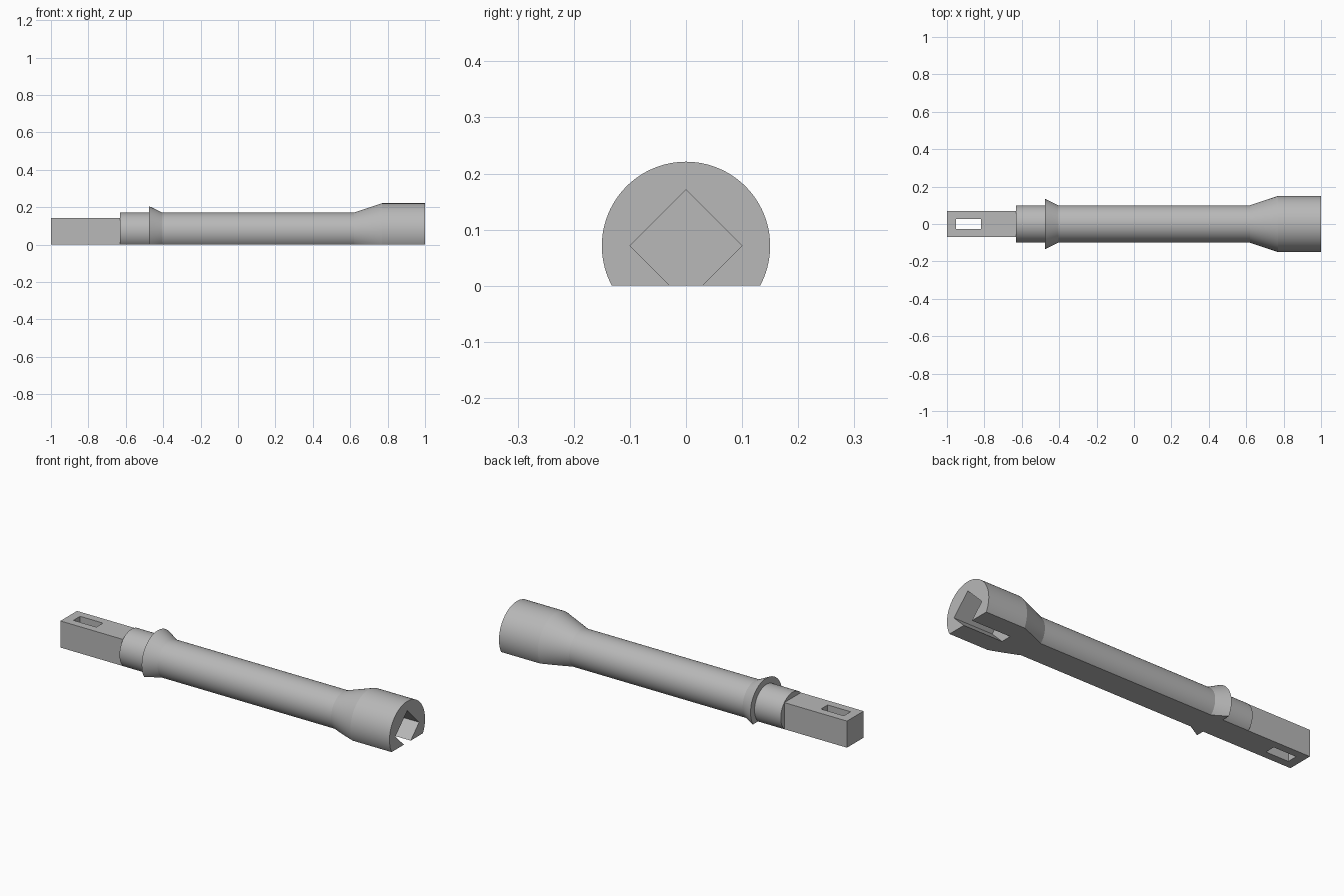
import bpy
import bmesh
import math
from mathutils import Matrix

if "Cube" in bpy.data.objects:
    bpy.data.objects.remove(bpy.data.objects["Cube"])

AXIS_Z = 0.071
SEGMENTS = 96

steel = bpy.data.materials.new("steel grey")
steel.use_nodes = True
GREY = (0.48, 0.48, 0.48, 1)
steel.diffuse_color = GREY
steel.node_tree.nodes["Principled BSDF"].inputs["Base Color"].default_value = GREY


def make_object(name, bm):
    bmesh.ops.recalc_face_normals(bm, faces=bm.faces)
    mesh = bpy.data.meshes.new(name)
    bm.to_mesh(mesh)
    bm.free()
    mesh.materials.append(steel)
    obj = bpy.data.objects.new(name, mesh)
    bpy.context.collection.objects.link(obj)
    return obj


def box(name, centre, size, roll=0):
    bm = bmesh.new()
    matrix = (Matrix.Translation(centre) @ Matrix.Rotation(roll, 4, "X")
              @ Matrix.Diagonal((*size, 1)))
    bmesh.ops.create_cube(bm, size=1, matrix=matrix)
    return make_object(name, bm)


def lathe(name, profile):
    """Closed solid turned about the long axis, with a flat ground along z = 0."""
    bm = bmesh.new()
    rings = []
    for x, radius in profile:
        ring = []
        for i in range(SEGMENTS):
            a = math.tau * i / SEGMENTS
            ring.append(bm.verts.new((x, radius * math.cos(a),
                                      AXIS_Z + radius * math.sin(a))))
        rings.append(ring)
    for a, b in zip(rings, rings[1:]):
        for i in range(SEGMENTS):
            j = (i + 1) % SEGMENTS
            bm.faces.new((a[i], a[j], b[j], b[i]))
    bm.faces.new(rings[0])
    bm.faces.new(rings[-1])
    cut = bmesh.ops.bisect_plane(bm, geom=bm.verts[:] + bm.edges[:] + bm.faces[:],
                                 plane_co=(0, 0, 0), plane_no=(0, 0, 1),
                                 clear_inner=True)
    edges = [e for e in cut["geom_cut"] if isinstance(e, bmesh.types.BMEdge)]
    bmesh.ops.holes_fill(bm, edges=edges)
    return make_object(name, bm)


def carve(target, cutter):
    cutter.hide_render = True
    mod = target.modifiers.new("carve", "BOOLEAN")
    mod.operation = "DIFFERENCE"
    mod.solver = "EXACT"
    mod.object = cutter
    bpy.context.view_layer.objects.active = target
    bpy.ops.object.modifier_apply(modifier=mod.name)
    bpy.data.objects.remove(cutter)


# Turned body: neck, flared collar, shaft and wide socket head
body = lathe("extension_body", [
    (-0.63, 0.10), (-0.475, 0.10), (-0.475, 0.134), (-0.405, 0.10),
    (0.62, 0.10), (0.77, 0.15), (1.0, 0.15)])

# Diamond-set square pocket in the socket head, open through the flat underside
side = 0.10 * math.sqrt(2)
carve(body, box("pocket_cutter", (0.90, 0, AXIS_Z), (0.26, side, side), math.pi / 4))

# Square drive shank with a slot right through it
shank = box("square_shank", (-0.815, 0, AXIS_Z), (0.37, 0.14, 2 * AXIS_Z))
carve(shank, box("slot_cutter", (-0.885, 0, AXIS_Z), (0.135, 0.056, 0.4)))

# Smooth the turned surfaces, keep the creases sharp
bpy.ops.object.select_all(action="DESELECT")
body.select_set(True)
bpy.context.view_layer.objects.active = body
bpy.ops.object.shade_smooth_by_angle(angle=math.radians(15))
